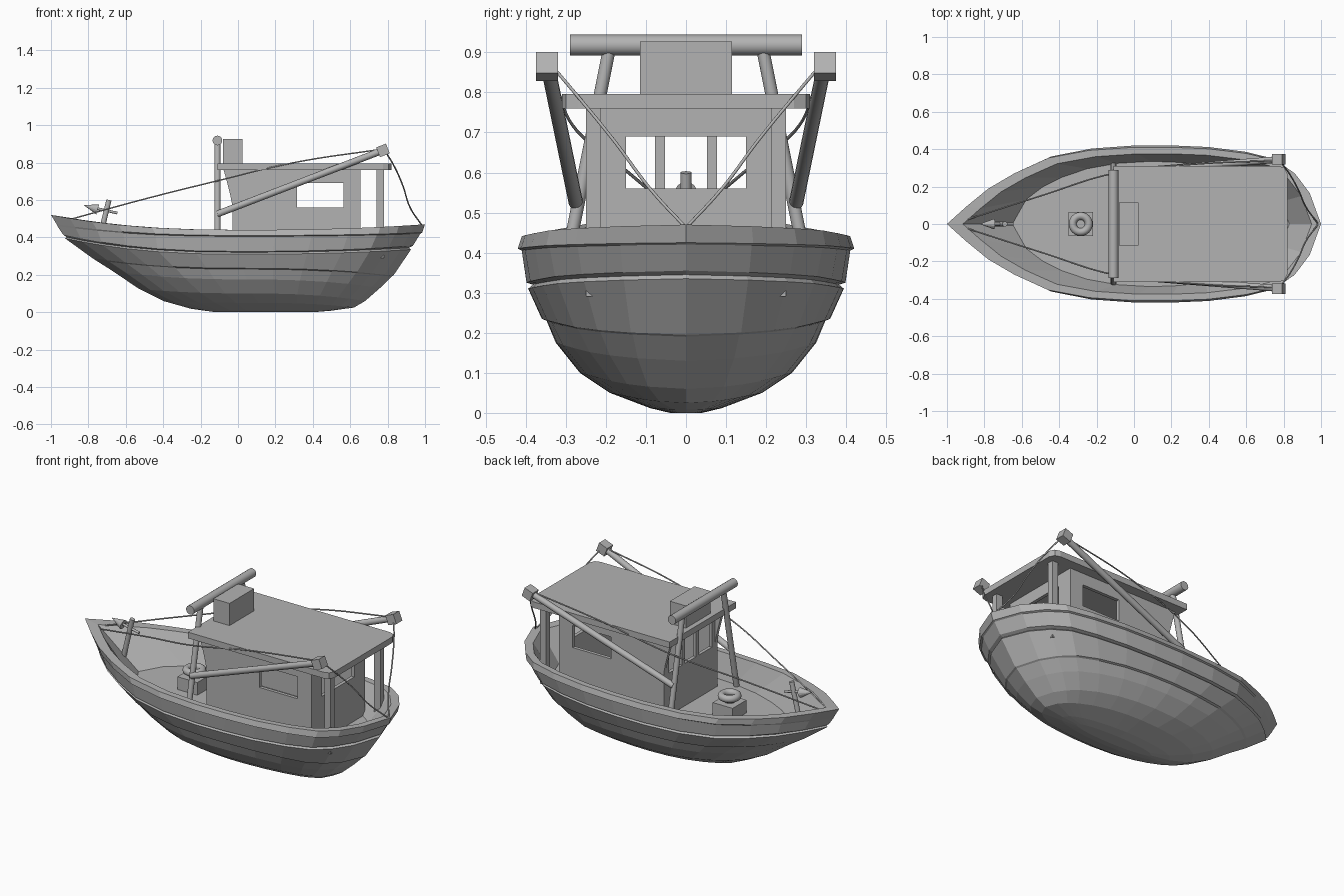
import bpy, bmesh, math
from mathutils import Vector, Matrix

if "Cube" in bpy.data.objects:
    bpy.data.objects.remove(bpy.data.objects["Cube"])

grey = bpy.data.materials.new("plain_grey")
grey.diffuse_color = (0.45, 0.45, 0.45, 1)
grey.use_nodes = True
grey.node_tree.nodes["Principled BSDF"].inputs["Base Color"].default_value = grey.diffuse_color


def finish(name, bm, smooth=False):
    bmesh.ops.recalc_face_normals(bm, faces=bm.faces)
    me = bpy.data.meshes.new(name)
    bm.to_mesh(me)
    bm.free()
    me.materials.append(grey)
    for p in me.polygons:
        p.use_smooth = smooth and len(p.vertices) == 4
    ob = bpy.data.objects.new(name, me)
    bpy.context.collection.objects.link(ob)
    return ob


def box(name, lo, hi, tilt=0):
    lo, hi = Vector(lo), Vector(hi)
    bm = bmesh.new()
    m = (Matrix.Translation((lo + hi) / 2) @ Matrix.Rotation(tilt, 4, 'Y')
         @ Matrix.Diagonal((*(hi - lo), 1)))
    bmesh.ops.create_cube(bm, size=1, matrix=m)
    return finish(name, bm)


def pole(name, a, b, r1, r2=None, n=14):
    a, b = Vector(a), Vector(b)
    d = b - a
    bm = bmesh.new()
    m = Matrix.Translation((a + b) / 2) @ d.to_track_quat('Z', 'Y').to_matrix().to_4x4()
    bmesh.ops.create_cone(bm, cap_ends=True, segments=n, radius1=r1,
                          radius2=r1 if r2 is None else r2, depth=d.length, matrix=m)
    return finish(name, bm, True)


def prism(name, pts, off):
    """Extrude a planar outline along an offset."""
    bm = bmesh.new()
    f = bm.faces.new([bm.verts.new(p) for p in pts])
    r = bmesh.ops.extrude_face_region(bm, geom=[f])
    bmesh.ops.translate(bm, vec=off, verts=[v for v in r["geom"] if isinstance(v, bmesh.types.BMVert)])
    return finish(name, bm)


def window_wall(name, place, off, outer, inner):
    """Wall with a rectangular opening; rectangles are (u0, v0, u1, v1)."""
    def ring(q, o):
        u0, v0, u1, v1 = q
        return [bm.verts.new(Vector(place(u, v)) + o)
                for u, v in ((u0, v0), (u1, v0), (u1, v1), (u0, v1))]
    bm = bmesh.new()
    off = Vector(off)
    zero = Vector((0, 0, 0))
    loops = [ring(outer, zero), ring(inner, zero), ring(inner, off), ring(outer, off)]
    for k in range(4):
        a, b = loops[k], loops[(k + 1) % 4]
        for i in range(4):
            j = (i + 1) % 4
            bm.faces.new((a[i], a[j], b[j], b[i]))
    return finish(name, bm)


def rope(name, pts):
    cu = bpy.data.curves.new(name, 'CURVE')
    cu.dimensions = '3D'
    cu.bevel_depth = 0.004
    cu.bevel_resolution = 1
    cu.resolution_u = 8
    sp = cu.splines.new('BEZIER')
    sp.bezier_points.add(len(pts) - 1)
    for bp, p in zip(sp.bezier_points, pts):
        bp.co = p
        bp.handle_left_type = bp.handle_right_type = 'AUTO'
    cu.materials.append(grey)
    bpy.context.collection.objects.link(bpy.data.objects.new(name, cu))


# Hull: plan outline (position along length, relative half width)
plan = [(0, 0), (.05, .22), (.11, .46), (.18, .66), (.27, .86), (.38, .96), (.5, 1),
        (.6, 1), (.7, .98), (.8, .92), (.88, .83), (.93, .66), (.97, .4), (1, 0)]
# Rings: half beam, bow x, stern x, z mid, z bow, z stern, roundness
rings = [
    (.335, -.65, .83, .30, .30, .30, .8),
    (.375, -.915, .95, .44, .507, .465, 0),
    (.41, -1, 1, .44, .52, .47, 0),
    (.42, -.97, .985, .41, .47, .425, 0),
    (.41, -.965, .975, .405, .46, .42, 0),
    (.398, -.935, .935, .325, .415, .355, .05),
    (.382, -.915, .915, .32, .40, .345, .1),
    (.394, -.925, .925, .31, .395, .335, .1),
    (.36, -.78, .83, .235, .29, .195, .3),
    (.348, -.765, .82, .23, .28, .19, .3),
    (.325, -.67, .76, .175, .22, .13, .5),
    (.265, -.53, .68, .10, .125, .06, .7),
    (.19, -.40, .62, .05, .06, .025, .9),
    (.09, -.25, .5, .012, .018, .008, 1),
    (.04, -.12, .4, 0, 0, 0, 1)]
bm = bmesh.new()
loops = []
for b, xb, xs, zm, zb, zs, w in rings:
    def point(t, f, s):
        u = 1 - 2 * t
        half = (1 - w) * f + w * math.sqrt(max(0, 1 - u * u))
        z = zm + ((zb if u > 0 else zs) - zm) * abs(u) ** 2.4
        return bm.verts.new((xb + (xs - xb) * t, s * b * half, z))
    loops.append([point(t, f, 1) for t, f in plan] +
                 [point(t, f, -1) for t, f in reversed(plan[1:-1])])
for a, b in zip(loops, loops[1:]):
    for i in range(len(a)):
        j = (i + 1) % len(a)
        bm.faces.new((a[i], a[j], b[j], b[i]))
bm.faces.new(loops[0])
bm.faces.new(loops[-1])
finish("hull", bm)

# Cabin walls with window openings
T = 0.02
for s in (-1, 1):
    window_wall("cabin_side", lambda u, v: (u, s * .25, v), (0, -s * T, 0),
                (-.03, .29, .655, .77), (.315, .56, .565, .69))
    prism("cabin_side_fin", [(-.03, s * .25, .57), (-.03, s * .25, .765), (-.078, s * .25, .765),
                             (-.06, s * .25, .70), (-.042, s * .25, .63)], (0, -s * T, 0))
    box("front_mullion", (-.03, s * .065 - .013, .54), (-.01, s * .065 + .013, .73))
window_wall("cabin_front", lambda u, v: (-.03, u, v), (T, 0, 0),
            (-.23, .29, .23, .77), (-.2, .55, .2, .72))
window_wall("cabin_back", lambda u, v: (.655, u, v), (-T, 0, 0),
            (-.23, .29, .23, .77), (-.15, .56, .15, .69))

# Roof with cut rear corners, and the box on it
prism("roof", [(-.11, -.31, .76), (.775, -.31, .76), (.805, -.3, .76), (.82, -.27, .76),
               (.82, .27, .76), (.805, .3, .76), (.775, .31, .76), (-.11, .31, .76)], (0, 0, .036))
box("roof_box", (-.08, -.115, .79), (.025, .115, .927))

# Gantry, booms, roof posts and rigging
pole("gantry_beam", (-.11, -.29, .918), (-.11, .29, .918), .026, n=16)
for s in (-1, 1):
    pole("gantry_post", (-.11, s * .19, .915), (-.11, s * .315, .295), .016)
    box("roof_post", (.74, s * .232 - .018, .29), (.78, s * .232 + .018, .765))
    pole("boom", (-.11, s * .275, .525), (.775, s * .345, .865), .018)
    box("boom_block", (.747, s * .347 - .028, .837), (.803, s * .347 + .028, .893), -.37)
    rope("bow_rope", [(-.92, s * .015, .49), (-.5, s * .15, .605), (-.1, s * .273, .705),
                      (.3, s * .318, .8), (.77, s * .34, .872)])
    rope("stern_rope", [(.79, s * .325, .855), (.83, s * .27, .79), (.88, s * .18, .68),
                        (.92, s * .09, .56), (.985, 0, .462)])

# Anchor on its post in the bow
pole("anchor_post", (-.755, 0, .33), (-.69, 0, .6), .014)
pole("anchor_shank", (-.78, 0, .56), (-.645, 0, .53), .007)
pole("anchor_tip", (-.75, 0, .55), (-.825, 0, .572), .028, 0)

# Winch on the foredeck
box("winch_base", (-.35, -.065, .295), (-.22, .065, .375))
pole("winch_core", (-.285, 0, .37), (-.285, 0, .405), .03)
bpy.ops.mesh.primitive_torus_add(location=(-.285, 0, .408), major_radius=.043, minor_radius=.021,
                                 major_segments=24, minor_segments=10)
ring = bpy.context.object
ring.name = "winch_ring"
ring.data.materials.append(grey)
bpy.ops.object.shade_smooth()
